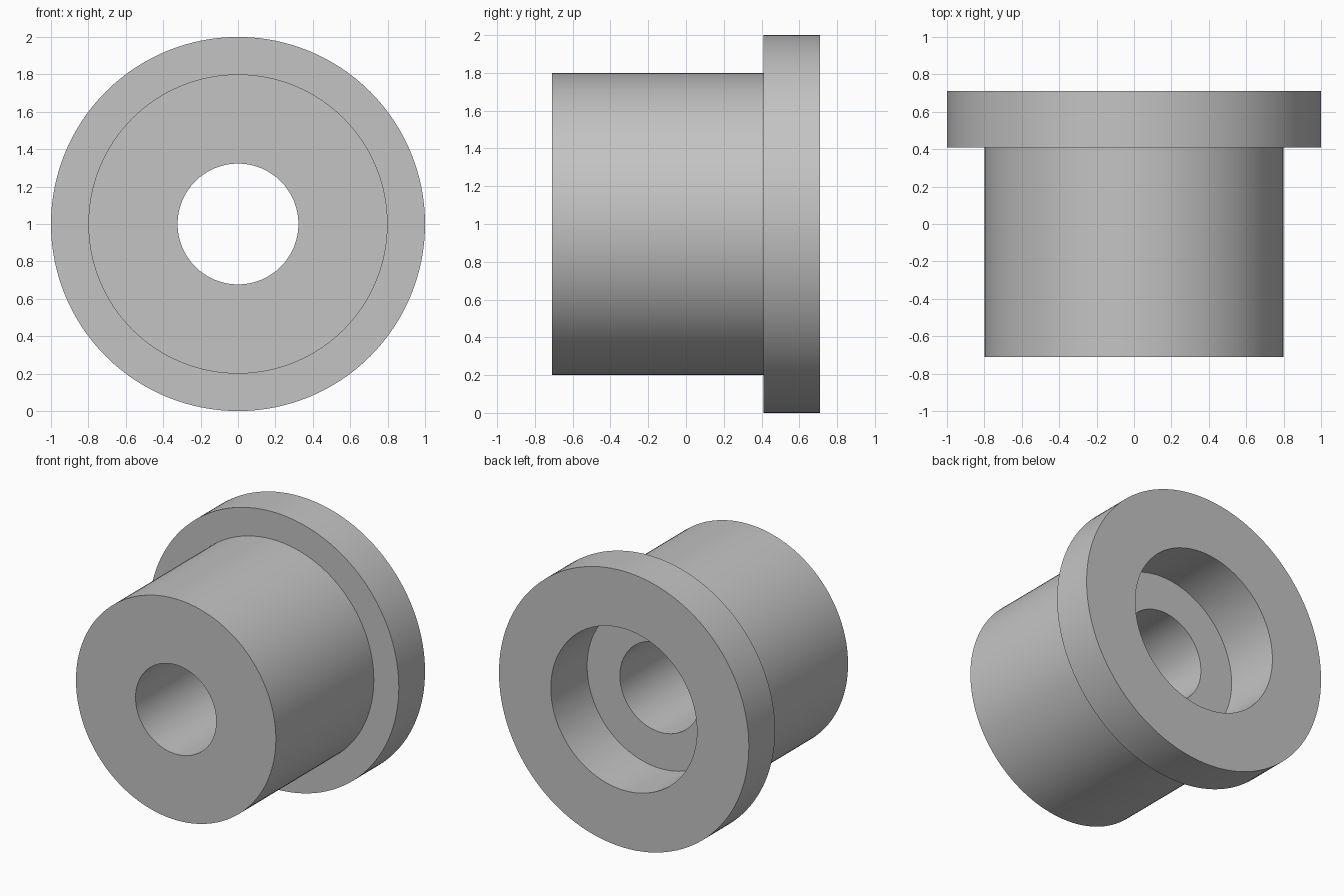
import bpy, bmesh, math
from mathutils import Matrix, Vector

cube = bpy.data.objects.get("Cube")
if cube:
    bpy.data.objects.remove(cube, do_unlink=True)

# Plain grey finish
grey = bpy.data.materials.new("plain_grey")
grey.use_nodes = True
colour = (0.55, 0.55, 0.55, 1)
grey.diffuse_color = colour
grey.node_tree.nodes["Principled BSDF"].inputs["Base Color"].default_value = colour

FRONT, BACK = -0.71, 0.71
FLANGE_FRONT = 0.41
COUNTERBORE_FLOOR = 0.295

# Closed half section as (radius, y): sleeve, flange, counterbore, through bore
section = [
    (0.323, FRONT), (0.8, FRONT), (0.8, FLANGE_FRONT), (1.0, FLANGE_FRONT),
    (1.0, BACK), (0.585, BACK), (0.585, COUNTERBORE_FLOOR),
    (0.323, COUNTERBORE_FLOOR),
]


def revolve(name, profile, material, steps=128):
    """Turn a closed profile around the y axis into a solid."""
    bm = bmesh.new()
    verts = [bm.verts.new((r, y, 0)) for r, y in profile]
    edges = [bm.edges.new((a, b)) for a, b in zip(verts, verts[1:] + verts[:1])]
    bmesh.ops.spin(bm, geom=verts + edges, cent=(0, 0, 0), axis=(0, 1, 0),
                   angle=math.tau, steps=steps, use_duplicate=False)
    bmesh.ops.remove_doubles(bm, verts=bm.verts, dist=0.0001)
    bmesh.ops.recalc_face_normals(bm, faces=bm.faces)
    bmesh.ops.transform(bm, matrix=Matrix.Translation(Vector((0, 0, 1))), verts=bm.verts)
    mesh = bpy.data.meshes.new(name)
    bm.to_mesh(mesh)
    bm.free()
    mesh.materials.append(material)
    obj = bpy.data.objects.new(name, mesh)
    bpy.context.collection.objects.link(obj)
    return obj


# Flanged bushing, smooth around and sharp at the rims
bushing = revolve("flanged_bushing", section, grey)
bpy.ops.object.select_all(action="DESELECT")
bushing.select_set(True)
bpy.context.view_layer.objects.active = bushing
bpy.ops.object.shade_smooth_by_angle(angle=math.radians(30))
